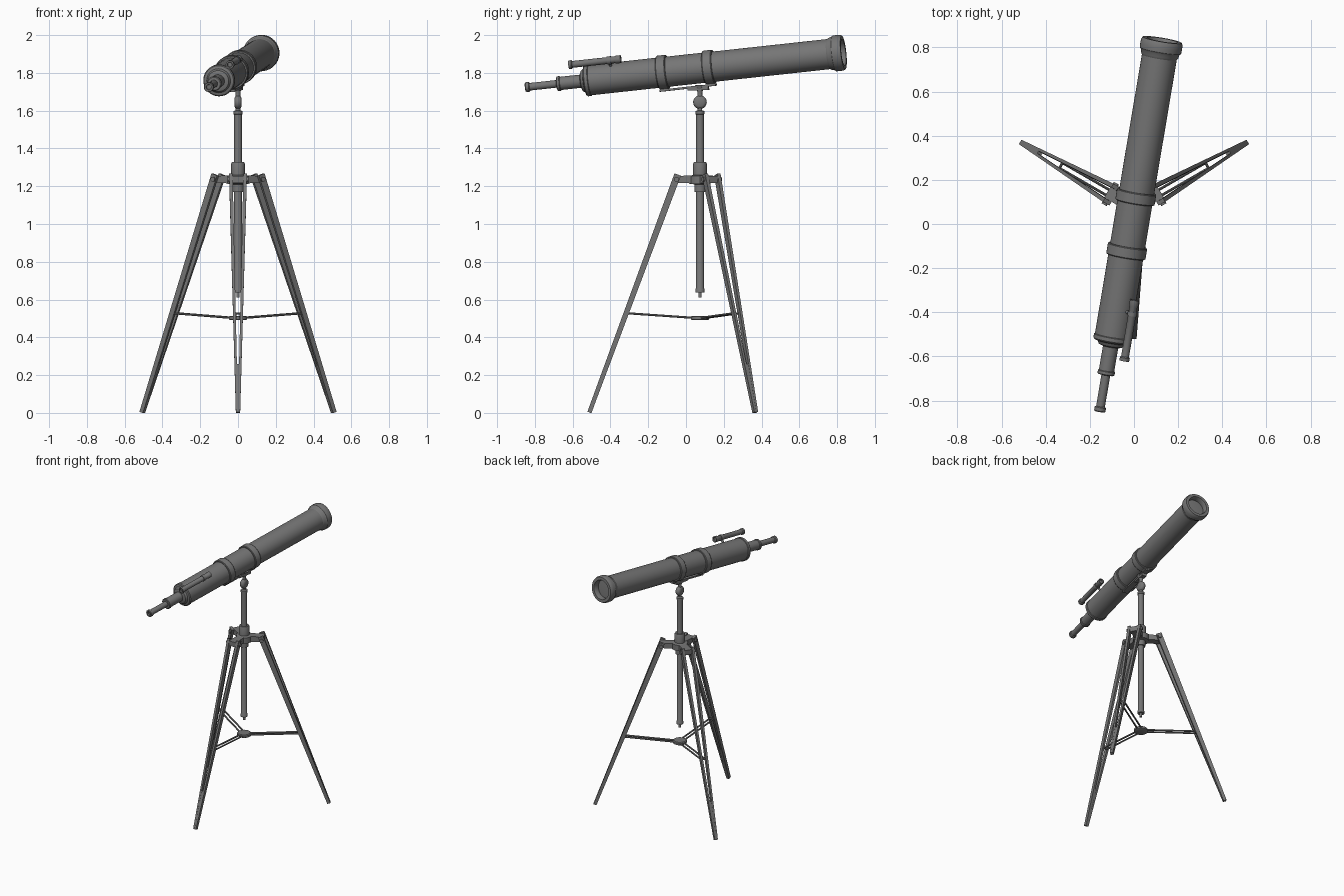
import bpy, bmesh, math
from mathutils import Vector, Matrix

if "Cube" in bpy.data.objects:
    bpy.data.objects.remove(bpy.data.objects["Cube"])

CY = 0.074                                   # tripod axis in y
SCOPE = (Matrix.Translation((0, CY, 1.825))
         @ Matrix.Rotation(math.radians(-9.55), 4, 'Z')
         @ Matrix.Rotation(math.radians(6.15), 4, 'X'))

# Dark grey finish for every part
DARK = bpy.data.materials.new("dark_grey")
DARK.diffuse_color = (.18, .18, .18, 1)
DARK.use_nodes = True
DARK.node_tree.nodes["Principled BSDF"].inputs["Base Color"].default_value = DARK.diffuse_color


def finish(name, bm):
    bmesh.ops.recalc_face_normals(bm, faces=bm.faces)
    me = bpy.data.meshes.new(name)
    bm.to_mesh(me)
    bm.free()
    me.materials.append(DARK)
    ob = bpy.data.objects.new(name, me)
    bpy.context.collection.objects.link(ob)
    return ob


def lathe(name, origin, axis, profile, n=40):
    """Revolve (radius, distance along axis) points; zero radius closes an end."""
    q = Vector(axis).to_track_quat('Z', 'Y')
    bm = bmesh.new()
    rings = []
    for r, h in profile:
        k = n if r > 0 else 1
        rings.append([bm.verts.new(Vector(origin) + q @ Vector(
            (r * math.cos(math.tau * i / n), r * math.sin(math.tau * i / n), h))) for i in range(k)])
    for a, b in zip(rings, rings[1:]):
        for i in range(n):
            j = (i + 1) % n
            quad = [a[i % len(a)], a[j % len(a)], b[j % len(b)], b[i % len(b)]]
            bm.faces.new(list(dict.fromkeys(quad)))
    return finish(name, bm)


def rod(name, p0, p1, r, n=16):
    p0, p1 = Vector(p0), Vector(p1)
    return lathe(name, p0, p1 - p0, [(0, 0), (r, 0), (r, (p1 - p0).length), (0, (p1 - p0).length)], n)


def beam(name, p0, p1, side, size0, size1):
    """Tapered bar; sizes are (along side, across side)."""
    p0, p1, side = Vector(p0), Vector(p1), Vector(side).normalized()
    up = (p1 - p0).cross(side).normalized()
    bm = bmesh.new()
    a, b = [[bm.verts.new(p + side * sx * s[0] / 2 + up * sy * s[1] / 2)
             for sx, sy in ((-1, -1), (1, -1), (1, 1), (-1, 1))]
            for p, s in ((p0, size0), (p1, size1))]
    bm.faces.new(a)
    bm.faces.new(b)
    for i in range(4):
        j = (i + 1) % 4
        bm.faces.new((a[i], a[j], b[j], b[i]))
    return finish(name, bm)


def scope_lathe(name, profile, x=0, z=0):
    return lathe(name, SCOPE @ Vector((x, 0, z)), SCOPE.to_3x3() @ Vector((0, 1, 0)), profile)


def S(x, y, z):
    return SCOPE @ Vector((x, y, z))


UP = (0, 0, 1)
BASE = (0, CY, 0)
RIGHT = SCOPE.to_3x3() @ Vector((1, 0, 0))

# Centre column, clamp collar and bottom tip
lathe("centre_column", BASE, UP, [(0, .61), (.009, .61), (.009, .638), (.024, .638), (.024, .655),
      (.021, .66), (.021, 1.58), (.024, 1.582), (.024, 1.597), (.012, 1.602), (.012, 1.63), (0, 1.63)])
lathe("column_collar", BASE, UP, [(0, 1.17), (.03, 1.17), (.03, 1.21), (.055, 1.212), (.055, 1.255),
      (.036, 1.26), (.036, 1.32), (.032, 1.327), (0, 1.327)])

# Tripod legs, repeated around the column
for n, deg in (("front", 270), ("right", 30), ("left", 150)):
    a = math.radians(deg)
    out, tan = Vector((math.cos(a), math.sin(a), 0)), Vector((-math.sin(a), math.cos(a), 0))

    def L(r, t, z):
        return Vector(BASE) + out * r + tan * t + Vector((0, 0, z))

    for k, s in (("a", 1), ("b", -1)):
        beam(f"{n}_leg_rail_{k}", L(.118, s * .038, 1.262), L(.585, s * .0058, .004), tan,
             (.019, .036), (.0115, .022))
        # Stretcher rods
        rod(f"{n}_stretcher_{k}", L(.03, s * .014, .503), L(.378, s * .014, .527), .006, 10)
    beam(f"{n}_leg_foot", L(.492, 0, .255), L(.585, 0, .002), tan, (.012, .022), (.02, .022))
    # Lug on the head, hinge bolt and stretcher bolt
    beam(f"{n}_head_lug", L(.03, 0, 1.236), L(.14, 0, 1.236), tan, (.056, .042), (.056, .036))
    rod(f"{n}_hinge_bolt", L(.124, -.056, 1.237), L(.124, .056, 1.237), .013)
    rod(f"{n}_stretcher_bolt", L(.382, -.021, .527), L(.382, .021, .527), .006, 10)
lathe("stretcher_hub", BASE, UP, [(0, .491), (.042, .491), (.048, .495), (.048, .509), (.042, .514), (0, .514)])

# Tilt joint and saddle
lathe("tilt_joint", (0, CY, 1.645), (1, 0, 0),
      [(0, -.019), (.022, -.019), (.031, -.014), (.036, -.005), (.036, .005), (.031, .014), (.022, .019), (0, .019)])
lathe("saddle_neck", BASE, UP, [(0, 1.66), (.015, 1.66), (.012, 1.69), (.016, 1.71), (.026, 1.735), (0, 1.735)])
beam("saddle_arm", S(0, -.075, -.104), S(0, .035, -.11), RIGHT, (.03, .012), (.036, .022))
beam("saddle_plate", S(0, -.225, -.096), S(0, .078, -.096), RIGHT, (.04, .011), (.04, .011))

# Main tube with hollow dew cap and recessed lens
scope_lathe("main_tube", [(0, -.613), (.08, -.613), (.08, .725), (0, .725)])
scope_lathe("front_cap", [(.08, .695), (.086, .705), (.088, .718), (.095, .726), (.096, .745), (.095, .765),
            (.09, .775), (.07, .775), (.066, .768), (.066, .735), (0, .74)])
scope_lathe("rear_cap", [(.08, -.592), (.084, -.595), (.084, -.612), (.079, -.618), (.064, -.622),
            (.056, -.636), (.04, -.642), (0, -.642)])
for n, s in (("front", .05), ("rear", -.2)):
    scope_lathe(f"{n}_tube_ring", [(.079, s - .026), (.087, s - .026), (.09, s - .022), (.09, s + .022),
                (.087, s + .026), (.079, s + .026)])
    beam(f"{n}_ring_foot", S(0, s, -.08), S(0, s, -.1), RIGHT, (.036, .04), (.036, .04))

# Focuser and eyepiece
scope_lathe("focuser", [(0, -.64), (.035, -.64), (.035, -.752), (.039, -.755), (.039, -.768), (.034, -.772), (0, -.772)])
scope_lathe("eyepiece", [(0, -.76), (.02, -.76), (.02, -.918), (.026, -.922), (.026, -.938), (.023, -.942),
            (.014, -.942), (.012, -.932), (0, -.932)])

# Finder scope on its post
FX, FZ = .072, .092
scope_lathe("finder_scope", [(0, -.678), (.012, -.678), (.014, -.686), (.022, -.686), (.023, -.671), (.018, -.666),
            (.018, -.437), (.021, -.432), (.021, -.405), (.016, -.405), (.015, -.417), (0, -.417)], FX, FZ)
rod("finder_post", S(.044, -.468, .06), S(FX, -.468, FZ), .008, 12)
scope_lathe("finder_ring", [(.018, -.478), (.0215, -.478), (.0215, -.458), (.018, -.458)], FX, FZ)

# Smooth shading with sharp edges kept
for ob in bpy.context.scene.objects:
    ob.select_set(True)
    bpy.context.view_layer.objects.active = ob
bpy.ops.object.shade_smooth_by_angle(angle=math.radians(35))
